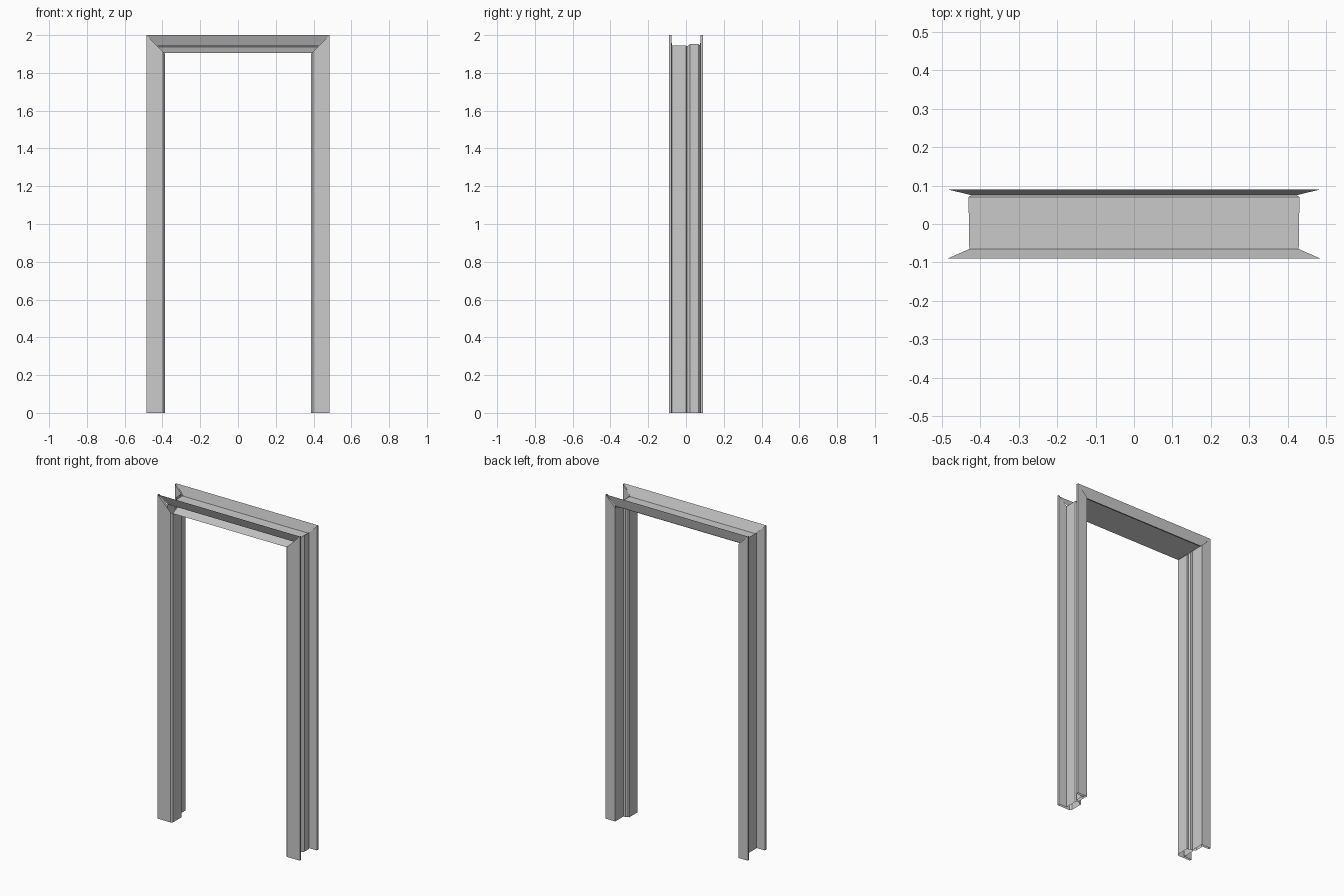
import bpy, bmesh

if "Cube" in bpy.data.objects:
    bpy.data.objects.remove(bpy.data.objects["Cube"])

# Mitre line at the corners: z = x + MITRE
MITRE = 1.515


def sheet(name, rows, closed=False):
    """Skin between a start row and an end row of points."""
    bm = bmesh.new()
    a, b = [[bm.verts.new(p) for p in row] for row in rows]
    n = len(a)
    for i in range(n if closed else n - 1):
        j = (i + 1) % n
        bm.faces.new((a[i], a[j], b[j], b[i]))
    me = bpy.data.meshes.new(name)
    bm.to_mesh(me)
    bm.free()
    ob = bpy.data.objects.new(name, me)
    bpy.context.collection.objects.link(ob)
    return ob


# Jamb plan profile (x, y): front casing, wall side, back casing, door rebate, stop
jamb = [(.485, -.09), (.485, -.077), (.43, -.075), (.43, 0), (.425, .004),
        (.43, .012), (.438, .022), (.438, .065), (.43, .075), (.485, .077),
        (.485, .09), (.42, .09), (.42, .01), (.405, .01), (.397, 0),
        (.387, 0), (.387, -.08), (.397, -.09)]

# Side jambs, one each side, tops cut to the mitre
for side, label in ((1, "right_jamb"), (-1, "left_jamb")):
    ob = sheet(label, [[(side * x, y, 0) for x, y in jamb],
                       [(side * x, y, x + MITRE) for x, y in jamb]], True)
    if side == 1:
        ob.data.flip_normals()


def head(name, prof):
    """Rail part from a (y, z) profile, mitred at both ends."""
    return sheet(name, [[(-(z - MITRE), y, z) for y, z in prof],
                        [(z - MITRE, y, z) for y, z in prof]])


# Head rail: front casing, wall-side channel and back casing in one folded sheet
head("head_channel", [(-.09, 2), (-.065, 1.943), (.07, 1.945),
                      (.075, 1.938), (.09, 2)])
# Sloping underside of the head
head("head_soffit", [(.075, 1.936), (-.08, 1.904)])
